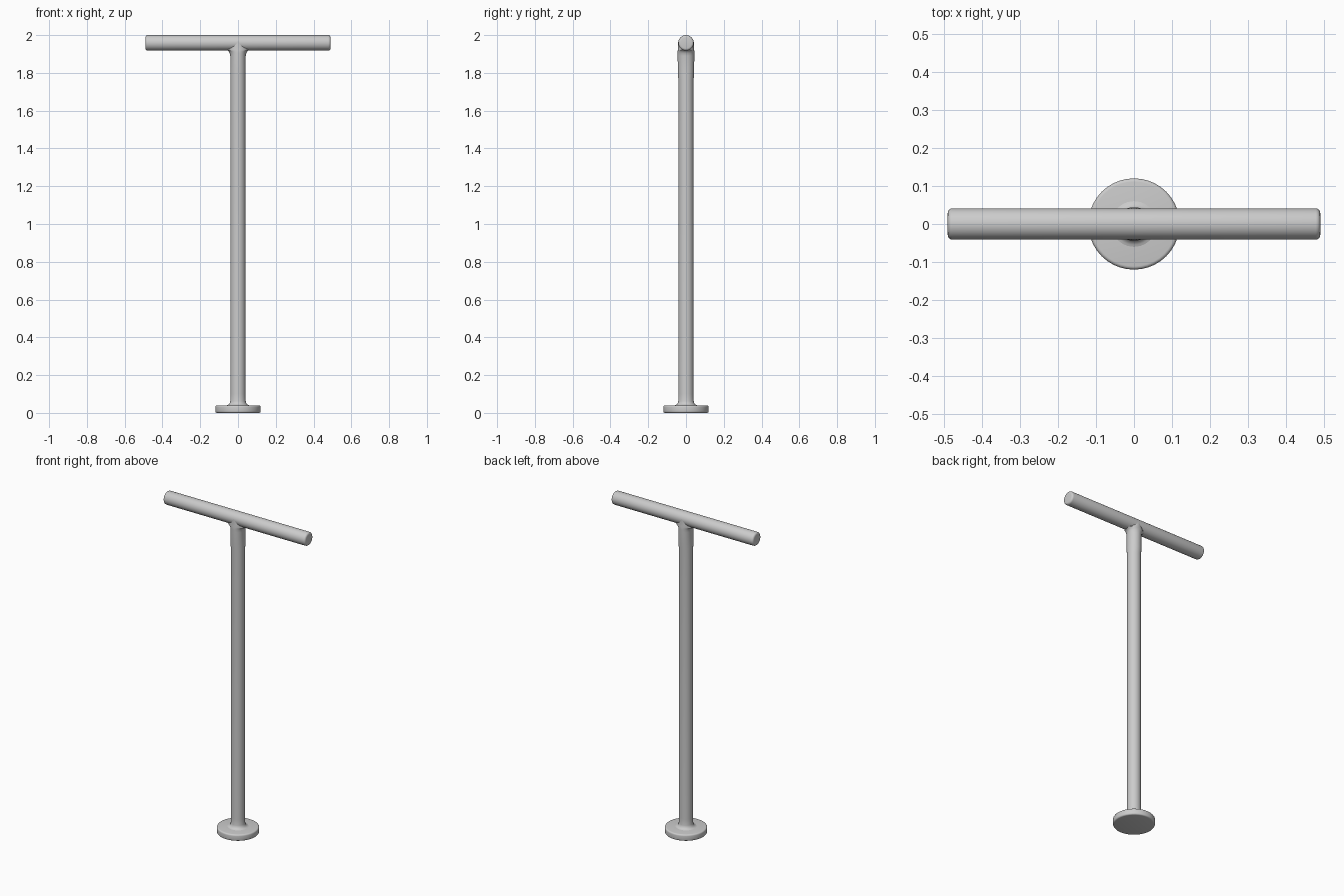
import bpy, bmesh, math
from mathutils import Matrix

if "Cube" in bpy.data.objects:
    bpy.data.objects.remove(bpy.data.objects["Cube"])

metal = bpy.data.materials.new("light grey metal")
metal.diffuse_color = (0.6, 0.6, 0.6, 1)
metal.use_nodes = True
metal.node_tree.nodes["Principled BSDF"].inputs["Base Color"].default_value = metal.diffuse_color


def stack(name, rings, n=40, matrix=Matrix()):
    """Closed solid from elliptical rings (rx, ry, z)."""
    bm = bmesh.new()
    loops = []
    for rx, ry, z in rings:
        loops.append([bm.verts.new((rx * math.cos(2 * math.pi * i / n),
                                    ry * math.sin(2 * math.pi * i / n), z))
                      for i in range(n)])
    for a, b in zip(loops, loops[1:]):
        for i in range(n):
            j = (i + 1) % n
            bm.faces.new((a[i], a[j], b[j], b[i]))
    bm.faces.new(loops[0][::-1])
    bm.faces.new(loops[-1])
    bm.transform(matrix)
    me = bpy.data.meshes.new(name)
    bm.to_mesh(me)
    bm.free()
    me.materials.append(metal)
    ob = bpy.data.objects.new(name, me)
    bpy.context.collection.objects.link(ob)
    bpy.context.view_layer.objects.active = ob
    ob.select_set(True)
    bpy.ops.object.shade_smooth_by_angle(angle=math.radians(40))
    ob.select_set(False)
    return ob


def rounded(r, z0, z1, c, steps=4):
    """Cylinder rings with rounded rims."""
    arc = [(r - c + c * math.sin(t), c - c * math.cos(t))
           for t in [math.pi / 2 * k / steps for k in range(steps + 1)]]
    return ([(x, x, z0 + d) for x, d in arc] +
            [(x, x, z1 - d) for x, d in reversed(arc)])


# Round foot plate
stack("base_plate", rounded(0.12, 0.0, 0.04, 0.009))

# Upright post: fillet at the foot, slightly swollen and flared under the bar
stack("post", [
    (0.075, 0.075, 0.037), (0.055, 0.055, 0.041), (0.045, 0.045, 0.048),
    (0.041, 0.041, 0.062), (0.04, 0.04, 0.10), (0.04, 0.04, 1.76),
    (0.041, 0.043, 1.80), (0.041, 0.044, 1.89), (0.044, 0.044, 1.905),
    (0.05, 0.044, 1.915), (0.062, 0.043, 1.922), (0.042, 0.042, 1.945),
    (0.04, 0.041, 1.965)])

# Horizontal crossbar with rounded ends
stack("crossbar", rounded(0.041, -0.49, 0.49, 0.012),
      matrix=Matrix.Translation((0, 0, 1.959)) @ Matrix.Rotation(math.pi / 2, 4, 'Y'))
